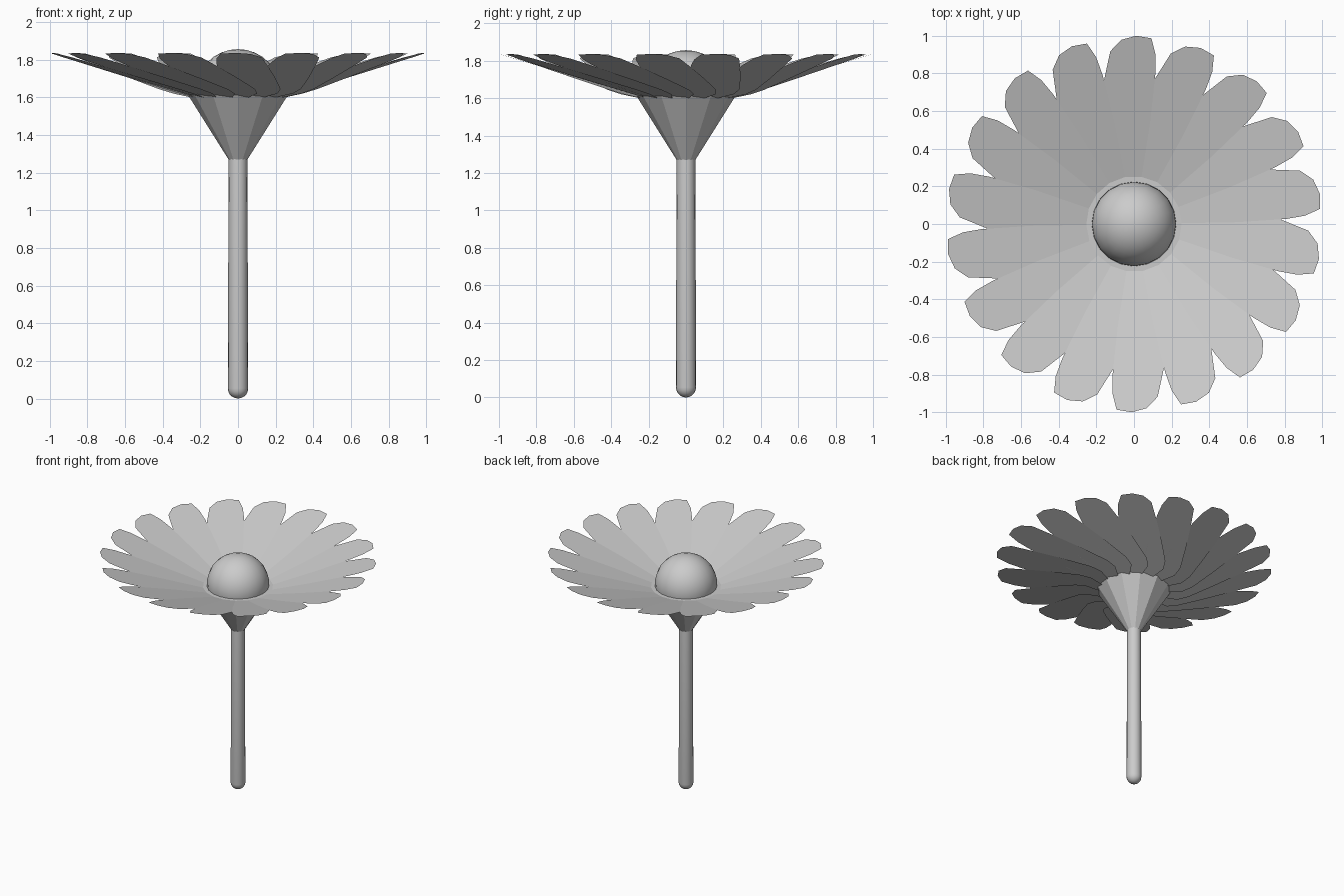
import bpy, bmesh, math
from mathutils import Matrix, Vector

cube = bpy.data.objects.get("Cube")
if cube:
    bpy.data.objects.remove(cube, do_unlink=True)

grey = bpy.data.materials.new("plain grey")
grey.use_nodes = True
grey.diffuse_color = (0.6, 0.6, 0.6, 1)
grey.node_tree.nodes["Principled BSDF"].inputs["Base Color"].default_value = grey.diffuse_color


def add_object(name, bm, smooth=False):
    mesh = bpy.data.meshes.new(name)
    bm.to_mesh(mesh)
    bm.free()
    mesh.materials.append(grey)
    mesh.polygons.foreach_set("use_smooth", [smooth] * len(mesh.polygons))
    obj = bpy.data.objects.new(name, mesh)
    bpy.context.collection.objects.link(obj)
    return obj


def lathe(name, profile, sides, smooth):
    """Spin a radius/height profile about the z axis."""
    bm = bmesh.new()
    verts = [bm.verts.new((r, 0, z)) for r, z in profile]
    edges = [bm.edges.new(pair) for pair in zip(verts, verts[1:])]
    bmesh.ops.spin(bm, geom=verts + edges, axis=(0, 0, 1), cent=(0, 0, 0),
                   angle=math.tau, steps=sides)
    bmesh.ops.remove_doubles(bm, verts=bm.verts, dist=1e-4)
    bmesh.ops.recalc_face_normals(bm, faces=bm.faces)
    return add_object(name, bm, smooth)


def arc(radius, centre, start, end, steps):
    angles = [math.radians(start + (end - start) * i / steps) for i in range(steps + 1)]
    return [(radius * math.cos(a), centre + radius * math.sin(a)) for a in angles]


# Stem with a rounded foot and a slight taper
lathe("stem", arc(0.054, 0.054, -90, 0, 5) + [(0.05, 1.28)], 16, True)

# Faceted cup under the flower
lathe("flower_cup", [(0, 1.27), (0.05, 1.27), (0.265, 1.612), (0, 1.612)], 12, False)

# Domed centre
lathe("flower_centre", arc(0.225, 1.632, -15, 90, 9), 20, True)

# Flat, skewed petals that overlap like a pinwheel
outline = [(0.128, 0.8), (0.13, 0.9), (0.11, 0.985), (0.03, 1.0), (-0.05, 0.98),
           (-0.11, 0.92), (-0.145, 0.77), (-0.19, 0.55), (-0.22, 0.36), (-0.205, 0.28),
           (-0.12, 0.2), (0, 0.17), (0.04, 0.2), (0.09, 0.5)]
petal_count = 18
bm = bmesh.new()
for i in range(petal_count):
    turn = Matrix.Rotation(math.radians(1) + math.tau * i / petal_count, 3, "Z")
    bm.faces.new([bm.verts.new(turn @ Vector((x, y, 1.837 - 0.3 * (1 - y))))
                  for x, y in outline])
add_object("petals", bm)
